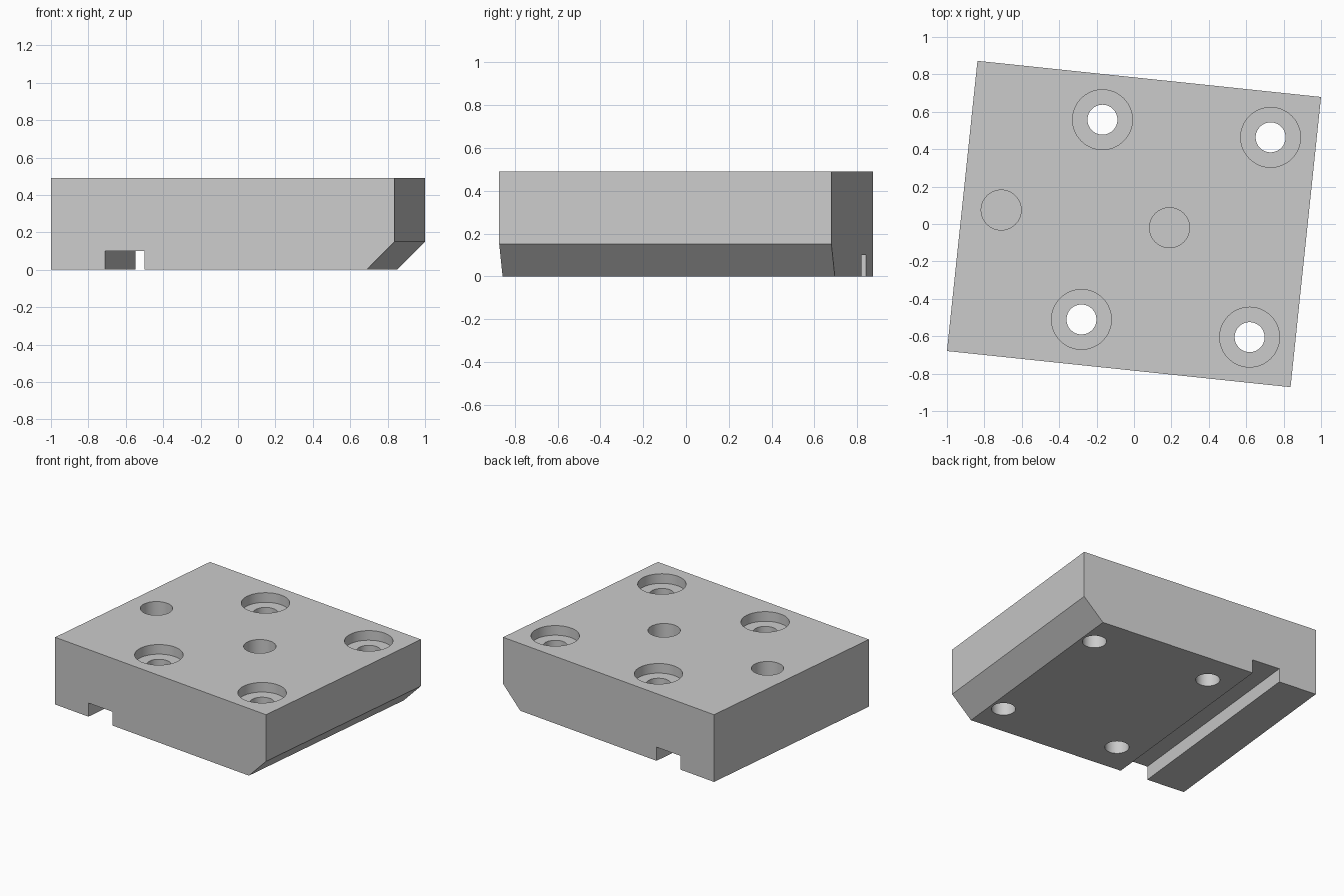
import bpy, bmesh, math

WIDTH, DEPTH, HEIGHT = 1.847, 1.56, 0.49
HX, HY = WIDTH / 2, DEPTH / 2

cube = bpy.data.objects.get("Cube")
if cube:
    bpy.data.objects.remove(cube, do_unlink=True)

steel = bpy.data.materials.new("grey_steel")
steel.use_nodes = True
steel.diffuse_color = (0.6, 0.6, 0.6, 1)
steel.node_tree.nodes["Principled BSDF"].inputs["Base Color"].default_value = (0.6, 0.6, 0.6, 1)


def make_object(name, bm):
    bmesh.ops.recalc_face_normals(bm, faces=bm.faces[:])
    mesh = bpy.data.meshes.new(name)
    bm.to_mesh(mesh)
    bm.free()
    mesh.materials.append(steel)
    obj = bpy.data.objects.new(name, mesh)
    bpy.context.collection.objects.link(obj)
    return obj


def extrude_profile(name, profile):
    """Extrude an x-z outline along the depth of the block."""
    bm = bmesh.new()
    face = bm.faces.new([bm.verts.new((x, -HY, z)) for x, z in profile])
    new = bmesh.ops.extrude_face_region(bm, geom=[face])["geom"]
    bmesh.ops.translate(bm, vec=(0, DEPTH, 0),
                        verts=[v for v in new if isinstance(v, bmesh.types.BMVert)])
    return make_object(name, bm)


def turned_cutter(name, x, y, steps, segments=64):
    """Stack rings of (radius, height) into a closed stepped cylinder."""
    bm = bmesh.new()
    rings = []
    for r, z in steps:
        angles = [2 * math.pi * i / segments for i in range(segments)]
        rings.append([bm.verts.new((x + r * math.cos(a), y + r * math.sin(a), z))
                      for a in angles])
    for low, high in zip(rings, rings[1:]):
        for i in range(segments):
            j = (i + 1) % segments
            bm.faces.new((low[i], low[j], high[j], high[i]))
    bm.faces.new(rings[0])
    bm.faces.new(rings[-1])
    return make_object(name, bm)


# Block outline: keyway groove underneath, chamfer along the lower left edge
groove_a, groove_b, groove_h, chamfer = -0.632, -0.42, 0.10, 0.15
block = extrude_profile("mounting_block", [
    (-HX, 0), (groove_a, 0), (groove_a, groove_h), (groove_b, groove_h),
    (groove_b, 0), (HX - chamfer, 0), (HX, chamfer), (HX, HEIGHT), (-HX, HEIGHT)])

# Counterbored through holes and plain blind holes
top = HEIGHT + 0.1
seat = HEIGHT - 0.07
cutters = [turned_cutter("bolt_hole_cutter", x, y,
                         [(0.08, -0.1), (0.08, seat), (0.16, seat), (0.16, top)])
           for x in (-0.226, 0.678) for y in (-0.537, 0.537)]
cutters += [turned_cutter("dowel_hole_cutter", x, 0,
                          [(0.107, HEIGHT - 0.25), (0.107, top)])
            for x in (-0.714, 0.191)]

bpy.ops.object.select_all(action="DESELECT")
block.select_set(True)
bpy.context.view_layer.objects.active = block
for cutter in cutters:
    cutter.hide_render = True
    cut = block.modifiers.new("hole", "BOOLEAN")
    cut.operation = "DIFFERENCE"
    cut.solver = "EXACT"
    cut.object = cutter
    bpy.ops.object.modifier_apply(modifier=cut.name)
    bpy.data.objects.remove(cutter, do_unlink=True)

# Round walls smooth, machined edges sharp; block sits slightly turned
bpy.ops.object.shade_smooth_by_angle(angle=math.radians(30))
block.rotation_euler.z = math.radians(-6)
